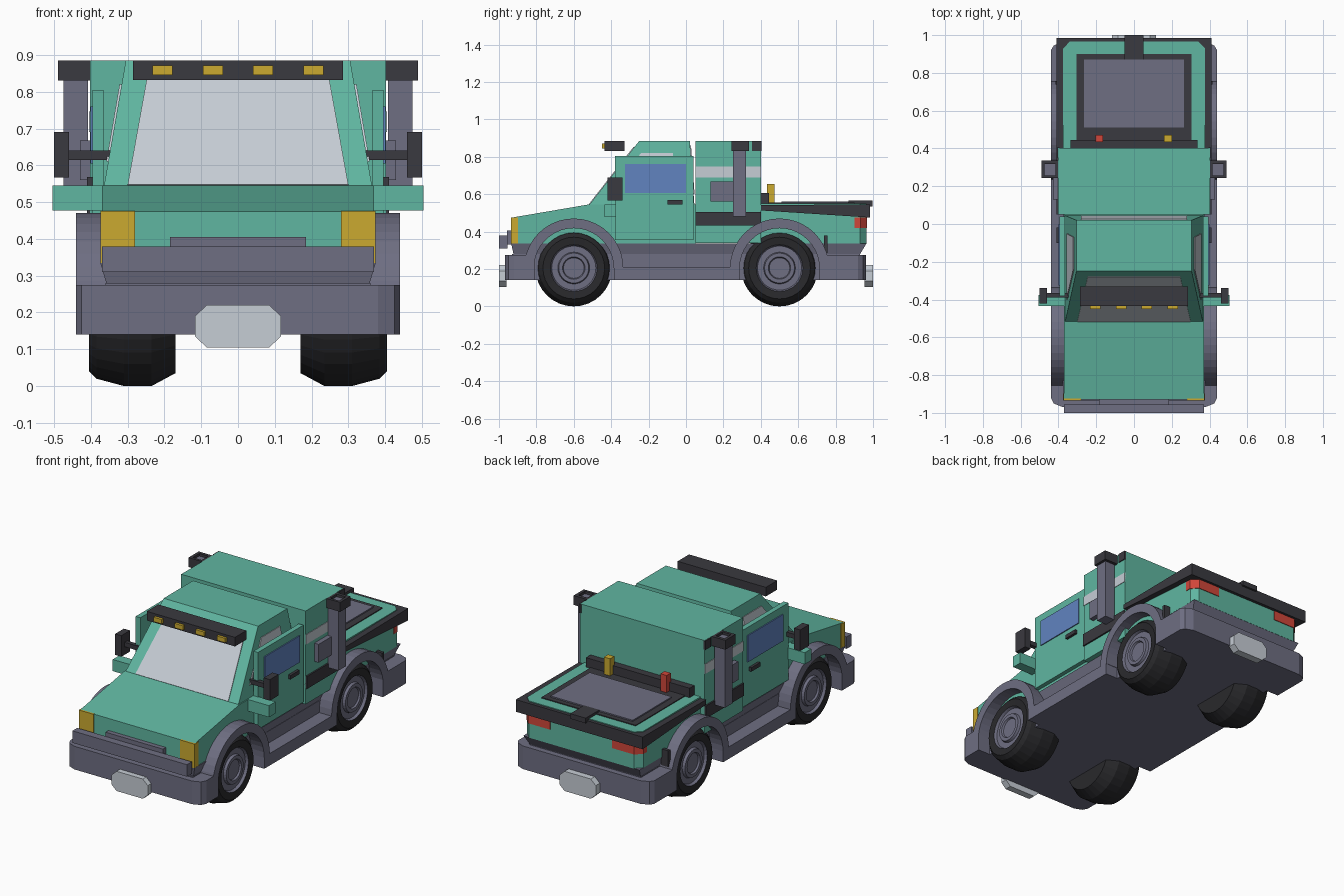
import bpy, bmesh, math
from mathutils import Vector

if "Cube" in bpy.data.objects:
    bpy.data.objects.remove(bpy.data.objects["Cube"])


def mat(name, r, g, b):
    m = bpy.data.materials.new(name)
    m.diffuse_color = (r, g, b, 1)
    m.use_nodes = True
    m.node_tree.nodes["Principled BSDF"].inputs["Base Color"].default_value = m.diffuse_color
    return m


GREEN = mat("green_paint", .117, .468, .356)
GREY = mat("grey_plastic", .156, .156, .223)
TRIM = mat("dark_trim", .042, .041, .050)
TYRE = mat("tyre_black", .022, .022, .025)
LIGHT = mat("light_grey", .565, .610, .665)
BLUE = mat("blue_glass", .119, .227, .527)
YELLOW = mat("yellow_lamp", .597, .402, .030)
RED = mat("red_lamp", .631, .061, .042)


def finish(name, bm, *mats):
    bmesh.ops.recalc_face_normals(bm, faces=bm.faces)
    me = bpy.data.meshes.new(name)
    bm.to_mesh(me)
    bm.free()
    for m in mats:
        me.materials.append(m)
    ob = bpy.data.objects.new(name, me)
    bpy.context.collection.objects.link(ob)
    return ob


def loft(name, a, b, m):
    """Solid between two matching 3D outlines."""
    bm = bmesh.new()
    va = [bm.verts.new(p) for p in a]
    vb = [bm.verts.new(p) for p in b]
    bm.faces.new(va)
    bm.faces.new(vb)
    n = len(va)
    for i in range(n):
        j = (i + 1) % n
        bm.faces.new((va[i], va[j], vb[j], vb[i]))
    return finish(name, bm, m)


def prism(name, pts, axis, lo, hi, m):
    """2D outline extruded along x (pts=y,z), y (pts=x,z) or z (pts=x,y)."""
    def put(p, t):
        q = list(p)
        q.insert("xyz".index(axis), t)
        return q
    return loft(name, [put(p, lo) for p in pts], [put(p, hi) for p in pts], m)


def box(name, x0, x1, y0, y1, z0, z1, m):
    return prism(name, [(x0, y0), (x1, y0), (x1, y1), (x0, y1)], "z", z0, z1, m)


def plate(name, pts, offset, m):
    o = Vector(offset)
    return loft(name, [Vector(p) - o for p in pts], [Vector(p) + o for p in pts], m)


def rect(x, y0, y1, z):
    return [(-x, y0, z), (x, y0, z), (x, y1, z), (-x, y1, z)]


def sym(pts):
    """Mirror half an outline across x = 0."""
    return pts + [(-x, y) for x, y in reversed(pts)]


smooth = []

# chassis, tapered skirt and bumpers
box("chassis", -.36, .36, -.93, .93, .14, .28, GREY)
loft("lower_skirt", rect(.355, -.92, .925, .27), rect(.375, -.935, .965, .337), GREY)
prism("front_bumper", sym([(.44, -.81), (.44, -.92), (.425, -.95), (.38, -.968)]), "z", .14, .275, GREY)
prism("rear_bumper", sym([(.44, .71), (.44, .92), (.425, .945), (.38, .963)]), "z", .14, .275, GREY)
box("nose_bar", -.37, .37, -1, -.955, .31, .38, GREY)
box("grille", -.185, .185, -.957, -.92, .33, .405, GREY)
octagon = [(.085, .105), (.117, .135), (.117, .19), (.085, .22)]
for end, a, b in (("front", -1, -.96), ("rear", .955, 1)):
    prism(end + "_winch_plate", sym(octagon), "y", a, b, LIGHT)

# bonnet and lower body
prism("bonnet_body", [(-.93, .335), (-.93, .475), (-.52, .545), (.05, .545), (.05, .335)],
      "x", -.37, .37, GREEN)

# cab with sloped windscreen and sides
loft("cab", rect(.365, -.52, .045, .54), rect(.305, -.25, .02, .885), GREEN)
plate("windscreen", [(-.30, -.516, .545), (.30, -.516, .545), (.245, -.278, .85), (-.245, -.278, .85)],
      (0, -.003, .0025), LIGHT)
plate("rear_window", [(-.28, .042, .6), (.28, .042, .6), (.28, .023, .86), (-.28, .023, .86)],
      (0, .004, 0), LIGHT)

# rear cabin box
box("rear_cabin", -.402, .402, .05, .402, .34, .885, GREEN)

# load bed
prism("load_bed", sym([(.375, .4), (.375, .93), (.34, .965)]), "z", .335, .55, GREEN)
prism("bed_rim", [(.4, .513), (.4, .541), (.985, .546), (.985, .475)], "x", -.41, .41, TRIM)
box("bed_cover_frame", -.305, .305, .43, .9, .54, .555, TRIM)
box("bed_cover", -.265, .265, .51, .87, .54, .562, GREY)
box("bed_latch", -.05, .05, .87, .997, .535, .565, TRIM)
box("beacon_bar", -.335, .335, .402, .445, .545, .605, TRIM)
box("red_beacon", -.205, -.165, .433, .472, .55, .655, RED)
box("yellow_beacon", .16, .20, .433, .472, .55, .655, YELLOW)

# roof light bar
box("light_bar", -.285, .285, -.435, -.33, .832, .885, TRIM)
for x in (-.205, -.068, .068, .205):
    box("roof_lamp", x - .027, x + .027, -.45, -.43, .845, .871, YELLOW)


def sbox(name, s, x0, x1, *rest):
    return box(name, min(s * x0, s * x1), max(s * x0, s * x1), *rest)


def wheel(name, s, cy, cz=.205, seg=32):
    prof = [(.17, .06), (.17, .17), (.235, .205), (.31, .205), (.385, .185), (.405, .165), (.40, .125),
            (.385, .118), (.385, .085), (.40, .08), (.40, .06), (.39, .055)]
    bm = bmesh.new()
    rings = []
    for x, r in prof:
        rings.append([bm.verts.new((s * x, cy + r * math.cos(2 * math.pi * i / seg),
                                    cz + r * math.sin(2 * math.pi * i / seg))) for i in range(seg)])
    for k in range(len(rings) - 1):
        for i in range(seg):
            j = (i + 1) % seg
            f = bm.faces.new((rings[k][i], rings[k][j], rings[k + 1][j], rings[k + 1][i]))
            f.material_index = 1 if k >= 6 else 0
    bm.faces.new(rings[0])
    bm.faces.new(rings[-1]).material_index = 1
    smooth.append(finish(name, bm, TYRE, GREY))


# parts repeated on both sides
for s in (-1, 1):
    side = "right_" if s > 0 else "left_"
    # wheels and arches
    for end, cy in (("front_", -.6), ("rear_", .5)):
        wheel(side + end + "wheel", s, cy)
        arc = [math.pi * i / 20 for i in range(21)]
        pts = [(cy + .265 * math.cos(a), .205 + .265 * math.sin(a)) for a in arc]
        pts += [(cy + .213 * math.cos(a), .205 + .213 * math.sin(a)) for a in reversed(arc)]
        smooth.append(prism(side + end + "arch", pts, "x", s * .355, s * .44, GREY))
    sbox(side + "running_board", s, .34, .44, -.385, .285, .14, .21, GREY)
    sbox(side + "mud_flap", s, .37, .415, .738, .757, .285, .38, TRIM)
    # head and tail lamps
    sbox(side + "headlamp", s, .28, .374, -.935, -.897, .335, .476, YELLOW)
    tail = [(.2, .95), (.2, .969), (.342, .969), (.379, .932), (.379, .9), (.3, .9)]
    prism(side + "tail_lamp", [(s * x, y) for x, y in tail], "z", .42, .476, RED)
    # cab side window, door, door glass and handle
    plate(side + "cab_window", [(s * .354, -.40, .61), (s * .354, -.05, .61),
                                (s * .318, -.07, .82), (s * .318, -.24, .82)], (s * .004, 0, .001), LIGHT)
    sbox(side + "door", s, .365, .395, -.38, .04, .355, .805, GREEN)
    sbox(side + "door_glass", s, .392, .401, -.325, 0, .605, .76, BLUE)
    sbox(side + "door_handle", s, .39, .41, -.1, -.018, .545, .568, TRIM)
    # side ledge and mirror
    sbox(side + "mirror_ledge", s, .35, .505, -.435, -.375, .477, .545, GREEN)
    sbox(side + "mirror_arm", s, .33, .465, -.39, -.365, .614, .64, TRIM)
    sbox(side + "mirror", s, .46, .5, -.42, -.34, .567, .69, TRIM)
    # rear cabin trim
    sbox(side + "cabin_stripe", s, .4, .405, .05, .402, .69, .747, LIGHT)
    sbox(side + "cabin_sill", s, .39, .411, .05, .402, .432, .505, TRIM)
    sbox(side + "cabin_corner", s, .395, .408, .352, .404, .832, .884, TRIM)
    sbox(side + "side_vent", s, .395, .43, .13, .26, .56, .667, GREY)
    # exhaust stack with open black cap
    sbox(side + "exhaust_pipe", s, .408, .475, .25, .32, .48, .87, GREY)
    sbox(side + "exhaust_cap_outer", s, .473, .49, .243, .337, .83, .885, TRIM)
    sbox(side + "exhaust_cap_inner", s, .402, .415, .243, .337, .83, .885, TRIM)
    sbox(side + "exhaust_cap_front", s, .41, .48, .243, .258, .83, .885, TRIM)
    sbox(side + "exhaust_cap_rear", s, .41, .48, .318, .337, .83, .885, TRIM)

# smooth the round parts, keeping hard edges
for ob in bpy.context.view_layer.objects:
    ob.select_set(ob in smooth)
bpy.context.view_layer.objects.active = smooth[0]
bpy.ops.object.shade_smooth_by_angle(angle=math.radians(25))
